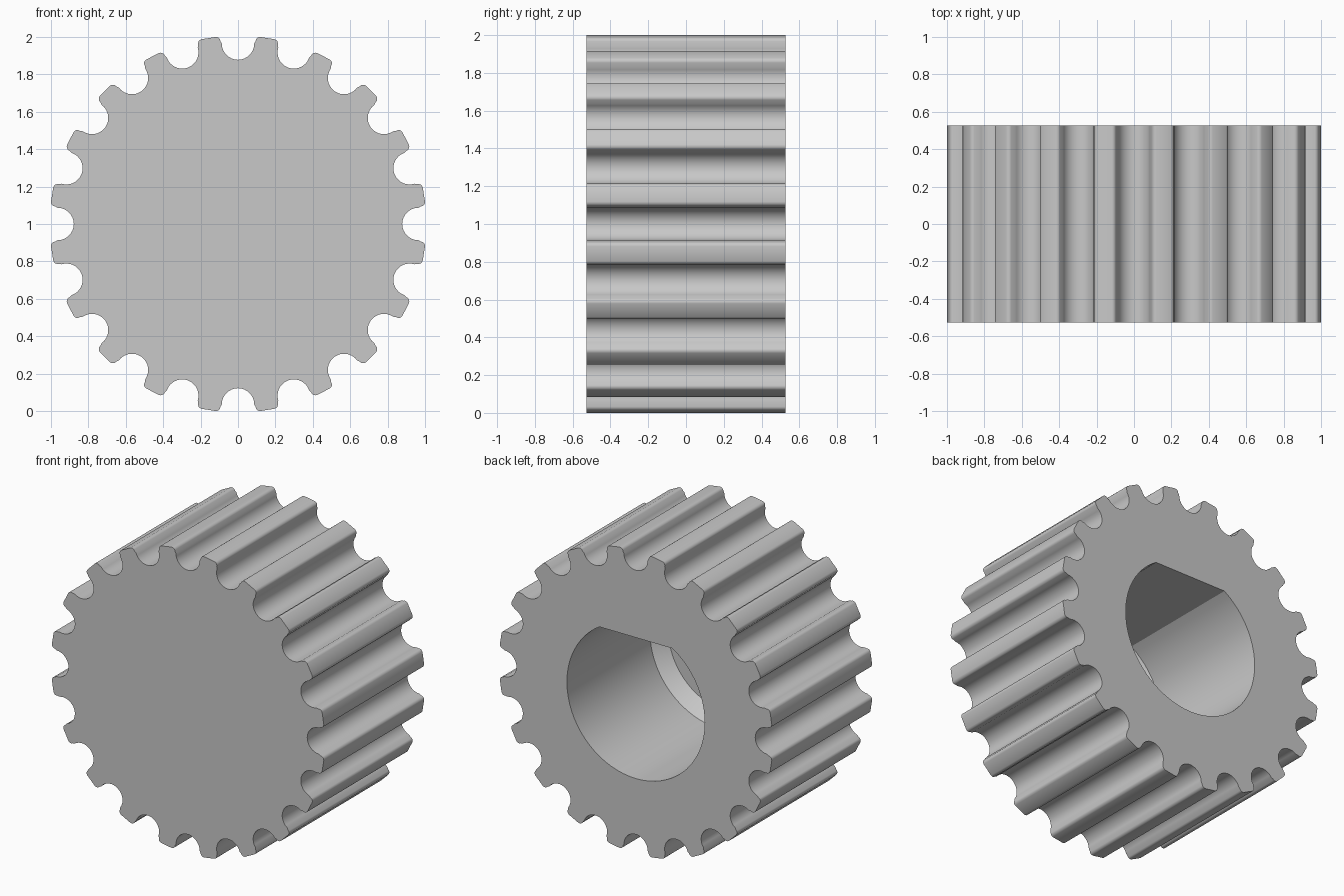
import bpy, bmesh
from math import sin, cos, pi, acos, radians

cube = bpy.data.objects.get("Cube")
if cube:
    bpy.data.objects.remove(cube, do_unlink=True)

GROOVES = 20
HALF_WIDTH = 0.527
BORE_R, BORE_FLAT = 0.507, 0.43
BORE_END, CHAMFER = -0.345, 0.08

# Plain grey material
grey = bpy.data.materials.new("plain grey")
grey.use_nodes = True
colour = (0.58, 0.58, 0.58, 1)
grey.diffuse_color = colour
grey.node_tree.nodes["Principled BSDF"].inputs["Base Color"].default_value = colour


def groove_profile():
    """One groove as (sideways, radial) points, from left tooth tip to right."""
    arc = [(0.087 * sin(t), 0.965 - 0.087 * cos(t))
           for t in (pi / 2 * i / 8 for i in range(9))]
    tip = [(0.118 - 0.024 * cos(t), 0.977 + 0.023 * sin(t))
           for t in (pi / 2 * i / 4 for i in range(5))]
    right = arc + tip
    return [(-x, r) for x, r in reversed(right[1:])] + right


def toothed_outline():
    pts = []
    for k in range(GROOVES):
        a = 2 * pi * k / GROOVES
        pts += [(x * cos(a) + r * sin(a), r * cos(a) - x * sin(a))
                for x, r in groove_profile()]
    return pts


def d_outline(radius, flat, steps=56):
    """Circle with its top cut off level."""
    start = acos(flat / radius)
    angles = [start + (2 * pi - 2 * start) * i / steps for i in range(steps + 1)]
    return [(radius * sin(a), radius * cos(a)) for a in angles]


def add_loop(bm, pts, y):
    verts = [bm.verts.new((x, y, z + 1)) for x, z in pts]
    edges = [bm.edges.new((v, verts[i - 1])) for i, v in enumerate(verts)]
    return verts, edges


def join_loops(bm, a, b):
    for i in range(len(a)):
        bm.faces.new((a[i - 1], a[i], b[i], b[i - 1]))


bm = bmesh.new()

# Toothed outer wall with a closed front
outline = toothed_outline()
front, _ = add_loop(bm, outline, -HALF_WIDTH)
back, back_edges = add_loop(bm, outline, HALF_WIDTH)
join_loops(bm, front, back)
bm.faces.new(front)

# Blind D-shaped bore with a chamfered end
mouth, mouth_edges = add_loop(bm, d_outline(BORE_R, BORE_FLAT), HALF_WIDTH)
end, _ = add_loop(bm, d_outline(BORE_R, BORE_FLAT), BORE_END)
floor, _ = add_loop(bm, d_outline(BORE_R - CHAMFER, BORE_FLAT - CHAMFER),
                    BORE_END - CHAMFER)
join_loops(bm, mouth, end)
join_loops(bm, end, floor)
bm.faces.new(floor)

# Back face around the bore
bmesh.ops.triangle_fill(bm, edges=back_edges + mouth_edges, use_beauty=True)
bmesh.ops.recalc_face_normals(bm, faces=bm.faces[:])

mesh = bpy.data.meshes.new("toothed_pulley")
bm.to_mesh(mesh)
bm.free()
mesh.materials.append(grey)
pulley = bpy.data.objects.new("toothed_pulley", mesh)
bpy.context.collection.objects.link(pulley)

for other in bpy.context.selected_objects:
    other.select_set(False)
pulley.select_set(True)
bpy.context.view_layer.objects.active = pulley
bpy.ops.object.shade_smooth_by_angle(angle=radians(30))
